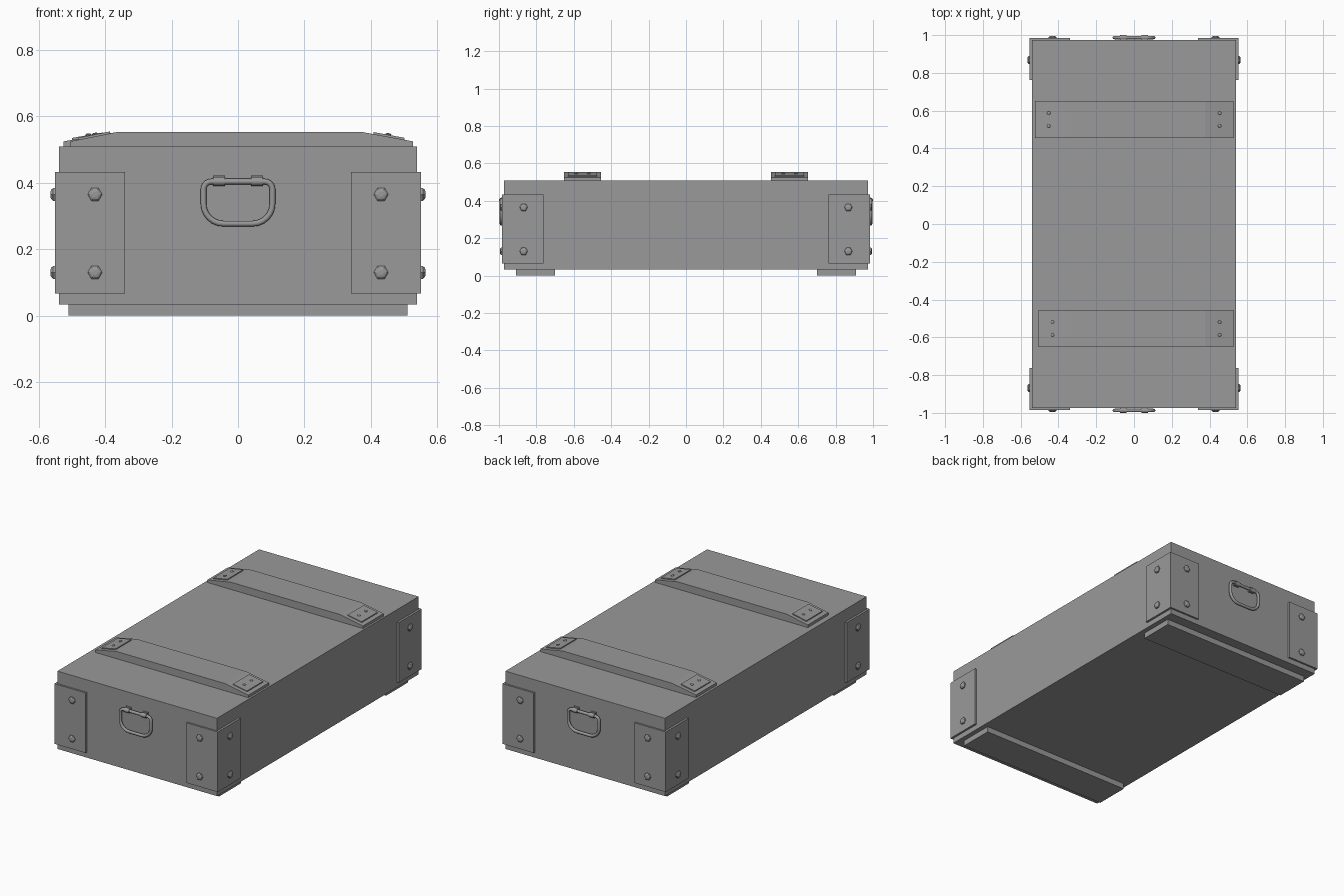
import bpy
import bmesh
from math import sin, cos, pi
from mathutils import Vector, Matrix

cube = bpy.data.objects.get("Cube")
if cube:
    bpy.data.objects.remove(cube, do_unlink=True)

GREY = (0.32, 0.32, 0.32, 1)
grey = bpy.data.materials.new("plain grey")
grey.use_nodes = True
grey.diffuse_color = GREY
grey.node_tree.nodes["Principled BSDF"].inputs["Base Color"].default_value = GREY


def finish(name, bm):
    bmesh.ops.recalc_face_normals(bm, faces=bm.faces)
    mesh = bpy.data.meshes.new(name)
    bm.to_mesh(mesh)
    bm.free()
    mesh.materials.append(grey)
    obj = bpy.data.objects.new(name, mesh)
    bpy.context.collection.objects.link(obj)
    return obj


def box(name, lo, hi):
    lo, hi = Vector(lo), Vector(hi)
    bm = bmesh.new()
    bmesh.ops.create_cube(bm, size=1)
    for v in bm.verts:
        v.co = (lo + hi) / 2 + v.co * (hi - lo)
    return finish(name, bm)


def prism(name, points, depth):
    """Extrude a closed outline of 3D points along the depth vector."""
    bm = bmesh.new()
    face = bm.faces.new([bm.verts.new(p) for p in points])
    new = bmesh.ops.extrude_face_region(bm, geom=[face], use_keep_orig=True)
    verts = [g for g in new["geom"] if isinstance(g, bmesh.types.BMVert)]
    bmesh.ops.translate(bm, verts=verts, vec=depth)
    return finish(name, bm)


def stud(name, base, normal, radius, height, sides):
    """Bolt or rivet head: straight collar with a tapered cap."""
    bm = bmesh.new()
    levels = ((0, 1), (0.5, 1), (0.85, 0.75), (1, 0.4))
    rings = [[bm.verts.new((radius * r * cos(2 * pi * i / sides),
                            radius * r * sin(2 * pi * i / sides), height * h))
              for i in range(sides)] for h, r in levels]
    for a, b in zip(rings, rings[1:]):
        for i in range(sides):
            j = (i + 1) % sides
            bm.faces.new((a[i], a[j], b[j], b[i]))
    bm.faces.new(rings[0])
    bm.faces.new(rings[-1])
    turn = Vector(normal).to_track_quat('Z', 'Y').to_matrix().to_4x4()
    bm.transform(Matrix.Translation(base) @ turn)
    return finish(name, bm)


# Chest body and bottom runners
W, L = 0.539, 0.973
box("chest_body", (-W, -L, 0.034), (W, L, 0.509))
for end, s in (("front", -1), ("back", 1)):
    box(end + "_runner", (-0.51, s * 0.805 - 0.105, 0), (0.51, s * 0.805 + 0.105, 0.036))

# L-shaped corner plates with hexagonal bolts
PX, PY = 0.552, 0.984
for side, sx in (("left", 1), ("right", -1)):
    for end, sy in (("front", -1), ("back", 1)):
        tag = f"{end}_{side}_"
        outline = [(0.34, L - 0.005), (0.34, PY), (PX, PY),
                   (PX, 0.763), (W - 0.005, 0.763), (W - 0.005, L - 0.005)]
        prism(tag + "corner_plate",
              [(sx * x, sy * y, 0.066) for x, y in outline], (0, 0, 0.367))
        for level, z in (("lower", 0.13), ("upper", 0.365)):
            stud(tag + level + "_end_bolt", (sx * 0.431, sy * (PY - 0.002), z),
                 (0, sy, 0), 0.022, 0.013, 6)
            stud(tag + level + "_side_bolt", (sx * (PX - 0.002), sy * 0.868, z),
                 (sx, 0, 0), 0.022, 0.015, 6)

# Lid battens with sloping ends, end plates and rivets
TOP, TIP = 0.553, 0.525
for end, sy, x_right in (("front", -1, -0.505), ("back", 1, -0.525)):
    y = sy * 0.553
    shape = [(x_right, 0.505), (x_right, TIP), (-0.365, TOP),
             (0.375, TOP), (0.527, TIP), (0.527, 0.505)]
    prism(end + "_lid_batten", [(x, y - 0.099, z) for x, z in shape], (0, 0.198, 0))
    for side, sx, tip, knee in (("left", 1, 0.527, 0.375), ("right", -1, -x_right, 0.365)):
        slope = (TOP - TIP) / (tip - knee)

        def on_slope(x):
            return TOP - (x - knee) * slope

        inner, outer = tip - 0.119, tip - 0.025
        plate = [(inner, on_slope(inner) - 0.002), (inner, on_slope(inner) + 0.006),
                 (outer, on_slope(outer) + 0.006), (outer, on_slope(outer) - 0.002)]
        prism(f"{end}_{side}_batten_plate",
              [(sx * x, y - 0.077, z) for x, z in plate], (0, 0.154, 0))
        rx = tip - 0.074
        for k, dy in (("near", -0.034), ("far", 0.034)):
            stud(f"{end}_{side}_{k}_rivet", (sx * rx, y + dy, on_slope(rx) + 0.005),
                 (sx * slope, 0, 1), 0.009, 0.006, 10)


# Carrying handles: rounded loop held by two clasps
def handle_path(y):
    half, low, high = 0.104, 0.277, 0.404
    corners = ((1, high, 0.024, 0), (-1, high, 0.024, 1),
               (-1, low, 0.06, 2), (1, low, 0.06, 3))
    path = []
    for sx, z, r, quarter in corners:
        cz = z - r if z == high else z + r
        for i in range(7):
            a = (quarter + i / 6) * pi / 2
            path.append((sx * (half - r) + r * cos(a), y, cz + r * sin(a), 1))
    return path


for end, sy in (("front", -1), ("back", 1)):
    y = sy * 0.987
    curve = bpy.data.curves.new(end + "_handle", 'CURVE')
    curve.dimensions = '3D'
    curve.bevel_depth = 0.009
    curve.bevel_resolution = 3
    path = handle_path(y)
    spline = curve.splines.new('POLY')
    spline.points.add(len(path) - 1)
    for point, co in zip(spline.points, path):
        point.co = co
    spline.use_cyclic_u = True
    curve.materials.append(grey)
    handle = bpy.data.objects.new(end + "_handle", curve)
    bpy.context.collection.objects.link(handle)
    bpy.ops.object.select_all(action='DESELECT')
    handle.select_set(True)
    bpy.context.view_layer.objects.active = handle
    bpy.ops.object.convert(target='MESH')

    for side, sx in (("left", 1), ("right", -1)):
        x0 = sx * 0.057 - 0.018
        ring = [(x0, y + 0.013 * cos(i * pi / 6), 0.404 + 0.013 * sin(i * pi / 6))
                for i in range(12)]
        clasp = prism(f"{end}_{side}_clasp", ring, (0.036, 0, 0))
        clasp.select_set(True)
        bpy.context.view_layer.objects.active = clasp
        bpy.ops.object.shade_smooth_by_angle(angle=0.7)
        clasp.select_set(False)
        ys = sorted((sy * (L - 0.003), sy * (L + 0.006)))
        box(f"{end}_{side}_clasp_tab", (x0, ys[0], 0.391), (x0 + 0.036, ys[1], 0.422))
